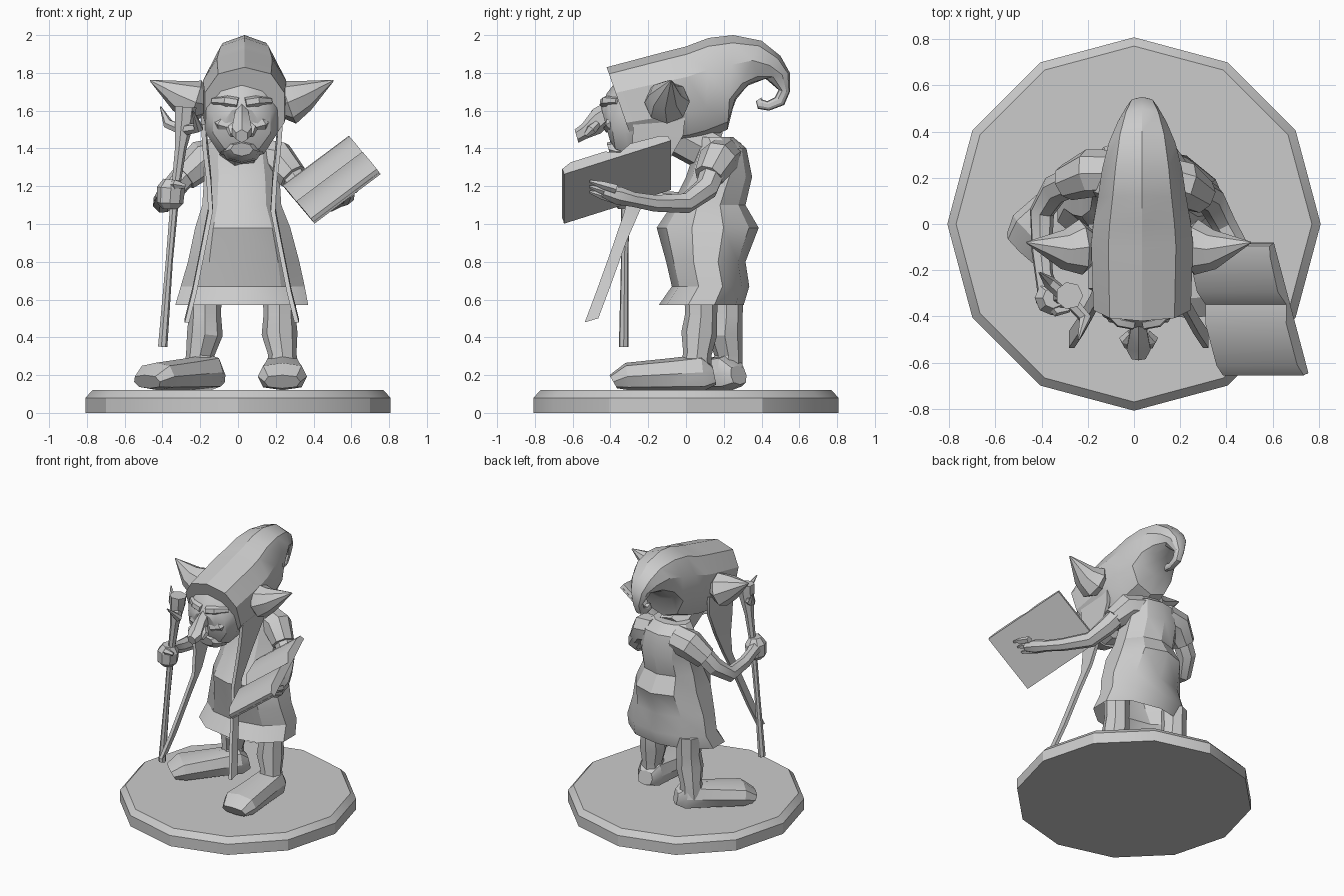
import bpy, math
from mathutils import Vector, Matrix, Quaternion

old = bpy.data.objects.get("Cube")
if old:
    bpy.data.objects.remove(old)

clay = bpy.data.materials.new("grey_clay")
clay.use_nodes = True
clay.diffuse_color = (0.6, 0.6, 0.6, 1)
clay.node_tree.nodes["Principled BSDF"].inputs["Base Color"].default_value = clay.diffuse_color
parts = []


def loft(name, rings, cap_start=True, cap_end=True):
    """Skin a list of equal-sized point rings."""
    n = len(rings[0])
    verts = [p for ring in rings for p in ring]
    faces = [(r * n + i, r * n + (i + 1) % n, (r + 1) * n + (i + 1) % n, (r + 1) * n + i)
             for r in range(len(rings) - 1) for i in range(n)]
    if cap_start:
        faces.append(tuple(range(n))[::-1])
    if cap_end:
        faces.append(tuple(range(len(verts) - n, len(verts))))
    mesh = bpy.data.meshes.new(name)
    mesh.from_pydata(verts, [], faces)
    mesh.materials.append(clay)
    obj = bpy.data.objects.new(name, mesh)
    bpy.context.collection.objects.link(obj)
    bpy.context.view_layer.objects.active = obj
    obj.select_set(True)
    bpy.ops.object.mode_set(mode='EDIT')
    bpy.ops.mesh.select_all(action='SELECT')
    bpy.ops.mesh.normals_make_consistent(inside=False)
    bpy.ops.object.mode_set(mode='OBJECT')
    obj.select_set(False)
    parts.append(obj)
    return obj


def tube(name, path, sides=7):
    """Round limb through (x, y, z, radius) points."""
    pts = [Vector(p[:3]) for p in path]
    rings, prev, q = [], Vector((0, 0, 1)), Quaternion()
    for i, p in enumerate(pts):
        t = (pts[min(i + 1, len(pts) - 1)] - pts[max(i - 1, 0)]).normalized()
        q = prev.rotation_difference(t) @ q
        prev = t
        ring = []
        for k in range(sides):
            a = math.tau * k / sides
            ring.append(p + q @ Vector((math.cos(a), math.sin(a), 0)) * path[i][3])
        rings.append(ring)
    return loft(name, rings)


def side_profile(name, sections, x=0.02, sides=10, power=1.0):
    """Rings spanning a top (y, z) and bottom (y, z) point with a half width."""
    def bend(v):
        return math.copysign(abs(v) ** power, v)
    rings = []
    for ty, tz, by, bz, w in sections:
        top, low = Vector((x, ty, tz)), Vector((x, by, bz))
        mid, half = (top + low) / 2, (top - low) / 2
        rings.append([mid + half * bend(math.cos(math.tau * k / sides))
                      + Vector((w * bend(math.sin(math.tau * k / sides)), 0, 0))
                      for k in range(sides)])
    return loft(name, rings)


def stack(name, levels, sides=12, **caps):
    """Horizontal ellipses given as (z, cx, cy, rx, ry)."""
    return loft(name, [[Vector((cx + rx * math.sin(math.tau * k / sides),
                                cy + ry * math.cos(math.tau * k / sides), z))
                        for k in range(sides)] for z, cx, cy, rx, ry in levels], **caps)


# Plinth
stack("plinth", [(0, 0, 0, .808, .808), (.08, 0, 0, .808, .808), (.12, 0, 0, .77, .77)])

# Robe, open at the hem
stack("robe", [(.57, .02, .08, .37, .225), (.67, .025, .13, .345, .205), (.8, .03, .105, .31, .21),
               (.98, .025, .115, .265, .27), (1.1, .02, .12, .22, .195), (1.25, .02, .175, .21, .175),
               (1.4, .01, .185, .2, .135), (1.46, .01, .15, .14, .1)], sides=10, cap_start=False)
tube("neck", [(.01, .14, 1.38, .12), (.02, -.12, 1.52, .12)])

# Hood with a curled tip
side_profile("hood", [
    (-.42, 1.83, -.27, 1.4, .22), (-.1, 1.915, -.06, 1.42, .23), (0, 1.94, .02, 1.43, .22),
    (.12, 1.985, .1, 1.45, .2), (.25, 2.0, .22, 1.5, .18), (.4, 1.97, .25, 1.64, .15),
    (.5, 1.89, .32, 1.73, .11), (.55, 1.8, .42, 1.77, .07), (.55, 1.7, .49, 1.71, .035),
    (.52, 1.63, .47, 1.67, .03), (.44, 1.6, .43, 1.65, .025), (.38, 1.61, .4, 1.66, .02),
    (.37, 1.65, .4, 1.67, .006)], x=.035, power=.85)

# Face
side_profile("face", [(-.2, 1.8, -.2, 1.35, .21), (-.36, 1.77, -.3, 1.33, .2),
                      (-.42, 1.69, -.37, 1.37, .16), (-.45, 1.62, -.4, 1.43, .09)], sides=10)
side_profile("nose", [(-.4, 1.66, -.38, 1.55, .03), (-.49, 1.61, -.45, 1.48, .045),
                      (-.55, 1.53, -.53, 1.45, .06), (-.59, 1.5, -.57, 1.43, .035)], sides=6)
side_profile("chin", [(-.3, 1.45, -.28, 1.32, .11), (-.39, 1.44, -.36, 1.33, .09),
                      (-.42, 1.43, -.4, 1.36, .06)], sides=8)
for side, word in ((1, "left"), (-1, "right")):
    def mx(x):
        return .02 + side * x
    tube(word + "_brow", [(mx(.02), -.43, 1.64, .03), (mx(.08), -.42, 1.65, .03),
                          (mx(.15), -.36, 1.65, .02)], 6)
    tube(word + "_cheek", [(mx(.04), -.41, 1.51, .03), (mx(.1), -.39, 1.53, .045),
                           (mx(.16), -.32, 1.57, .03)], 6)
    tube(word + "_nostril", [(mx(.03), -.47, 1.53, .02), (mx(.055), -.5, 1.5, .03),
                             (mx(.05), -.53, 1.47, .015)], 6)
    tube(word + "_ear", [(mx(.18), -.1, 1.63, .06), (mx(.25), -.1, 1.645, .12),
                         (mx(.33), -.11, 1.68, .085), (mx(.485), -.08, 1.76, .004)], 8)
    # Long hood flap that narrows to a strap
    flap = [(.205, -.14, 1.57, .14), (.195, -.15, 1.43, .135), (.175, -.21, 1.25, .085),
            (.165, -.28, 1.08, .046), (.2, -.35, .9, .036), (.25, -.44, .65, .036),
            (.29, -.5, .49, .036)]
    loft(word + "_flap", [[Vector((mx(x) + i * .012, y + j * w, z + j * w * .3))
                           for i, j in ((-1, -1), (1, -1), (1, 1), (-1, 1))]
                          for x, y, z, w in flap])

# Legs and feet
for word, hip, ankle, turn in (("left", (.22, .08), (.235, .02), 0),
                               ("right", (-.175, .215), (-.2, .185), -44)):
    hx, hy = hip
    ax, ay = ankle
    tube(word + "_leg", [(hx, hy, .66, .09), (hx, hy, .52, .085), (hx, hy - .01, .42, .095),
                         (ax, ay + .04, .31, .075), (ax, ay + .03, .22, .085)], 8)
    foot = side_profile(word + "_foot", [
        (.12, .25, .14, .15, .06), (.06, .31, .08, .12, .1), (-.1, .29, -.1, .12, .11),
        (-.34, .265, -.32, .12, .13), (-.425, .2, -.385, .13, .095)], x=0, sides=8, power=.7)
    foot.data.transform(Matrix.Translation((ax, ay, 0)) @ Matrix.Rotation(math.radians(turn), 4, 'Z'))

# Arms with short sleeves
tube("left_sleeve", [(.1, .2, 1.36, .1), (.21, .17, 1.34, .105), (.29, .12, 1.25, .08)], 8)
tube("right_sleeve", [(-.08, .22, 1.36, .1), (-.19, .22, 1.34, .105), (-.29, .18, 1.25, .08)], 8)
tube("left_arm", [(.24, .16, 1.32, .07), (.33, .11, 1.19, .065), (.39, 0, 1.11, .055),
                  (.49, -.17, 1.11, .045), (.54, -.28, 1.13, .04), (.57, -.36, 1.15, .05),
                  (.59, -.44, 1.17, .03)])
tube("right_arm", [(-.23, .2, 1.32, .07), (-.34, .15, 1.19, .065), (-.4, .05, 1.11, .055),
                   (-.4, -.12, 1.13, .045), (-.39, -.22, 1.16, .04), (-.37, -.3, 1.17, .05)])
for i in range(3):
    d = i * .035
    tube("left_finger_%d" % (i + 1), [(.55 + d, -.37, 1.13 + d * .8, .025),
                                      (.56 + d, -.44, 1.15 + d * .8, .022),
                                      (.57 + d, -.51, 1.17 + d * .8, .008)], 5)

# Fist around the staff, with the thumb on top
tube("right_fist", [(-.36, -.32, 1.08, .04), (-.36, -.32, 1.11, .07), (-.355, -.32, 1.19, .075),
                    (-.35, -.32, 1.235, .045)], 8)
tube("right_thumb", [(-.39, -.3, 1.2, .025), (-.33, -.38, 1.21, .025), (-.28, -.37, 1.2, .012)], 5)

# Staff with a flared, horned head
tube("staff", [(-.4, -.33, .35, .026), (-.365, -.325, .8, .02), (-.33, -.32, 1.2, .024),
               (-.305, -.315, 1.4, .032), (-.285, -.31, 1.55, .055), (-.28, -.31, 1.62, .06)], 7)
tube("staff_horn_outer", [(-.3, -.31, 1.5, .03), (-.37, -.25, 1.53, .028), (-.41, -.21, 1.62, .004)], 6)
tube("staff_horn_inner", [(-.27, -.34, 1.5, .03), (-.21, -.41, 1.51, .028), (-.24, -.5, 1.6, .004)], 6)

# Open book: profile across the two pages, extruded along the spine
back_low, spine = Vector((.255, -.08, 1.18)), Vector((.35, 0, .262))
across = Vector((.15, -.565, -.178))
up = spine.cross(across).normalized()
if up.z < 0:
    up = -up


def slab(name, profile):
    loft(name, [[back_low + spine * s + across * a + up * h for a, h in profile]
                for s in (0, 1)])


slab("book_cover", [(0, 0), (1, 0), (1, .012), (0, .012)])
slab("book_pages", [(.005, .01), (.995, .01), (.995, .035), (.9, .06), (.58, .06), (.46, .025),
                    (.34, .06), (.08, .05), (.005, .035)])

# Soft shading with crisp folds
for obj in parts:
    obj.select_set(True)
bpy.context.view_layer.objects.active = parts[0]
bpy.ops.object.shade_smooth_by_angle(angle=math.radians(30))
